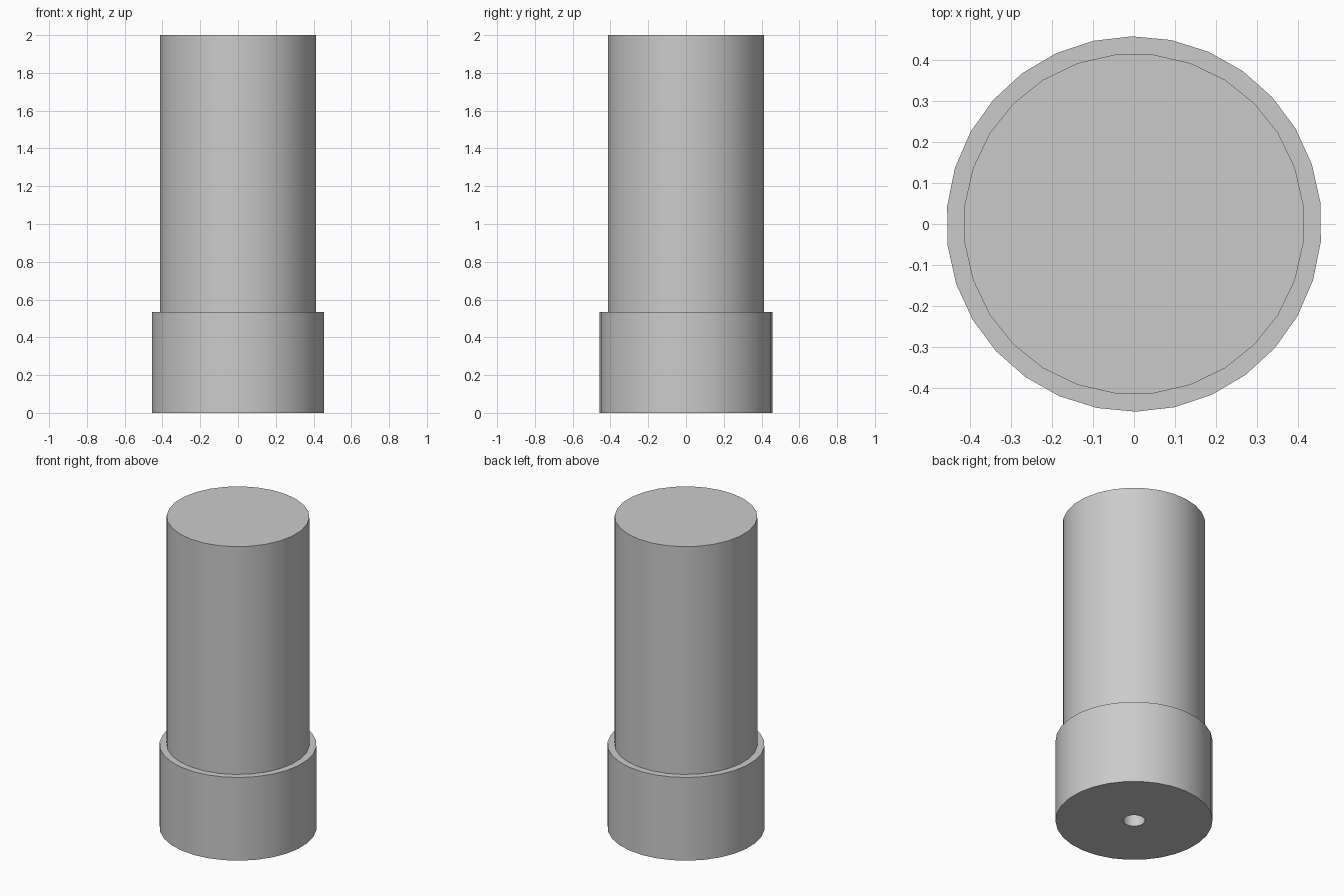
import bpy
import bmesh
import math

cube = bpy.data.objects.get("Cube")
if cube:
    bpy.data.objects.remove(cube, do_unlink=True)

grey = bpy.data.materials.new("plain grey")
grey.use_nodes = True
colour = (0.6, 0.6, 0.6, 1.0)
grey.diffuse_color = colour
grey.node_tree.nodes["Principled BSDF"].inputs["Base Color"].default_value = colour


def lathe(name, profile, sides, turn):
    """Spin a (radius, height) profile; end rings are capped."""
    bm = bmesh.new()
    rings = []
    for radius, height in profile:
        ring = []
        for i in range(sides):
            a = turn + math.tau * i / sides
            ring.append(bm.verts.new((radius * math.cos(a), radius * math.sin(a), height)))
        rings.append(ring)
    for low, high in zip(rings, rings[1:]):
        for i in range(sides):
            j = (i + 1) % sides
            bm.faces.new((low[i], low[j], high[j], high[i]))
    bm.faces.new(rings[0][::-1])
    bm.faces.new(rings[-1])
    bmesh.ops.recalc_face_normals(bm, faces=bm.faces)
    mesh = bpy.data.meshes.new(name)
    bm.to_mesh(mesh)
    bm.free()
    obj = bpy.data.objects.new(name, mesh)
    bpy.context.collection.objects.link(obj)
    mesh.materials.append(grey)
    bpy.ops.object.select_all(action="DESELECT")
    obj.select_set(True)
    bpy.context.view_layer.objects.active = obj
    bpy.ops.object.shade_smooth_by_angle(angle=math.radians(30))
    return obj


base_height = 0.535
body_radius = 0.416
bore_radius = 0.064
bore_depth = 0.5

# Wide base collar with a narrow blind bore in its underside
lathe("base_collar",
      [(bore_radius, bore_depth), (bore_radius, 0), (0.458, 0),
       (0.458, base_height), (body_radius - 0.02, base_height)],
      30, math.radians(0.6 + 6))

# Tall main cylinder
lathe("main_cylinder", [(body_radius, base_height), (body_radius, 2)],
      28, math.pi / 28)
